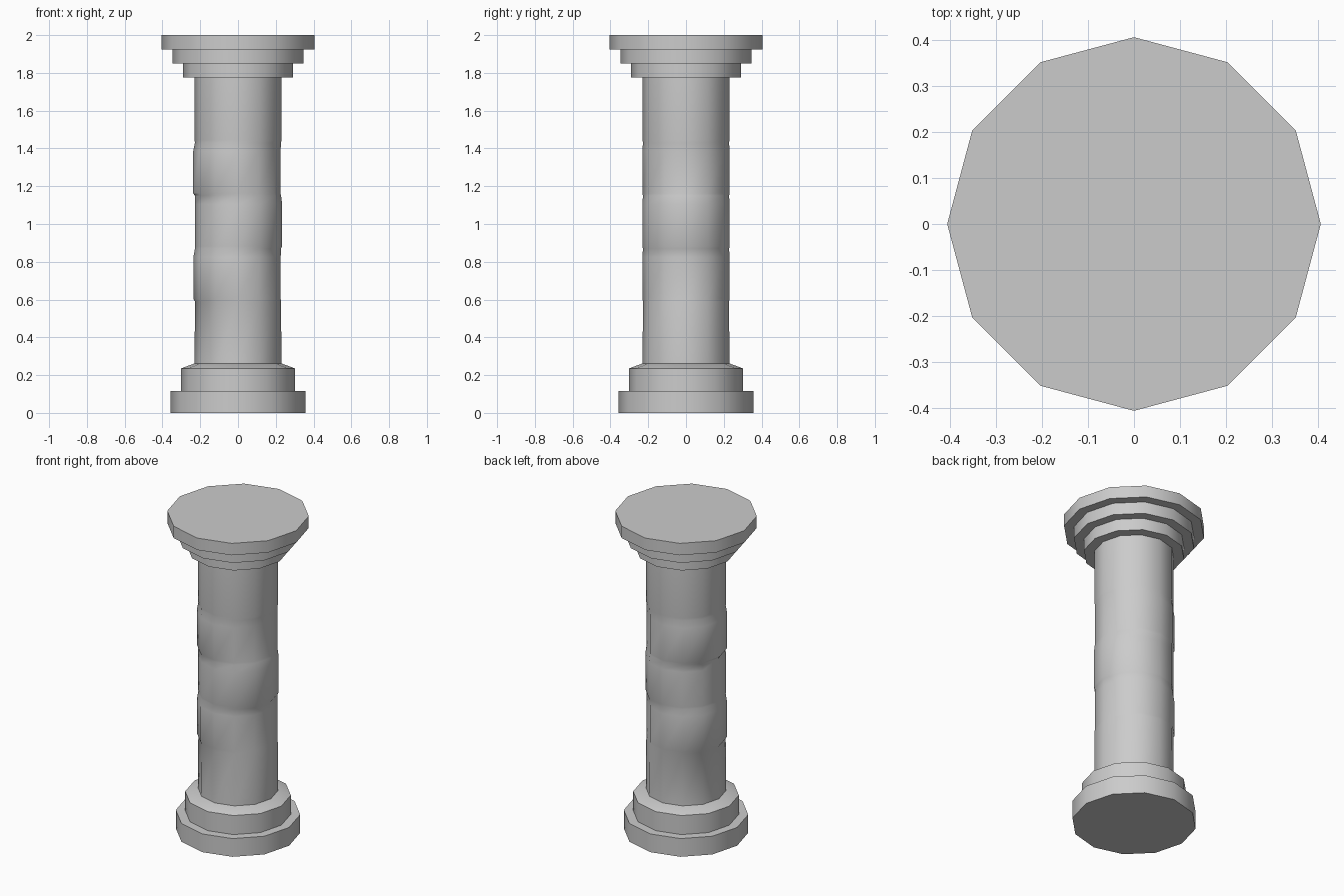
import bpy, bmesh
from math import cos, sin, tau, radians

cube = bpy.data.objects.get("Cube")
if cube:
    bpy.data.objects.remove(cube, do_unlink=True)

SIDES = 12

stone = bpy.data.materials.new("grey stone")
stone.use_nodes = True
stone.diffuse_color = (0.6, 0.6, 0.6, 1)
stone.node_tree.nodes["Principled BSDF"].inputs["Base Color"].default_value = (0.6, 0.6, 0.6, 1)


def lathe(name, rings):
    """Closed twelve-sided solid from (radius, height, x shift) rings."""
    bm = bmesh.new()
    loops = [[bm.verts.new((r * cos(tau * i / SIDES) + dx, r * sin(tau * i / SIDES), z))
              for i in range(SIDES)] for r, z, dx in rings]
    for low, high in zip(loops, loops[1:]):
        for i in range(SIDES):
            j = (i + 1) % SIDES
            bm.faces.new((low[i], low[j], high[j], high[i]))
    bm.faces.new(loops[0][::-1])
    bm.faces.new(loops[-1])
    mesh = bpy.data.meshes.new(name)
    bm.to_mesh(mesh)
    bm.free()
    obj = bpy.data.objects.new(name, mesh)
    bpy.context.collection.objects.link(obj)
    mesh.materials.append(stone)
    bpy.ops.object.select_all(action='DESELECT')
    obj.select_set(True)
    bpy.context.view_layer.objects.active = obj
    bpy.ops.object.shade_smooth_by_angle(angle=radians(35))
    return obj


# Stepped base with a sloped collar
lathe("base", [(0.357, 0, 0), (0.357, 0.115, 0), (0.303, 0.115, 0),
               (0.303, 0.235, 0), (0.23, 0.262, 0)])

# Shaft of stacked drums, the middle ones slightly out of line
rings = [(0.23, 0.262, 0)]
joints = [0.59, 0.87, 1.15, 1.43]
shifts = [-0.005, 0.003, -0.006]
for low, high, dx in zip(joints, joints[1:], shifts):
    rings += [(0.228, low, 0), (0.231, low + 0.012, dx), (0.231, high - 0.045, dx)]
rings += [(0.228, joints[-1], 0), (0.23, joints[-1] + 0.015, 0), (0.23, 1.775, 0)]
lathe("shaft", rings)

# Capital stepping outwards to the top slab
steps = [0.29, 0.348, 0.406]
lathe("capital", [(r, 1.775 + 0.075 * (i + k), 0)
                  for i, r in enumerate(steps) for k in (0, 1)])
